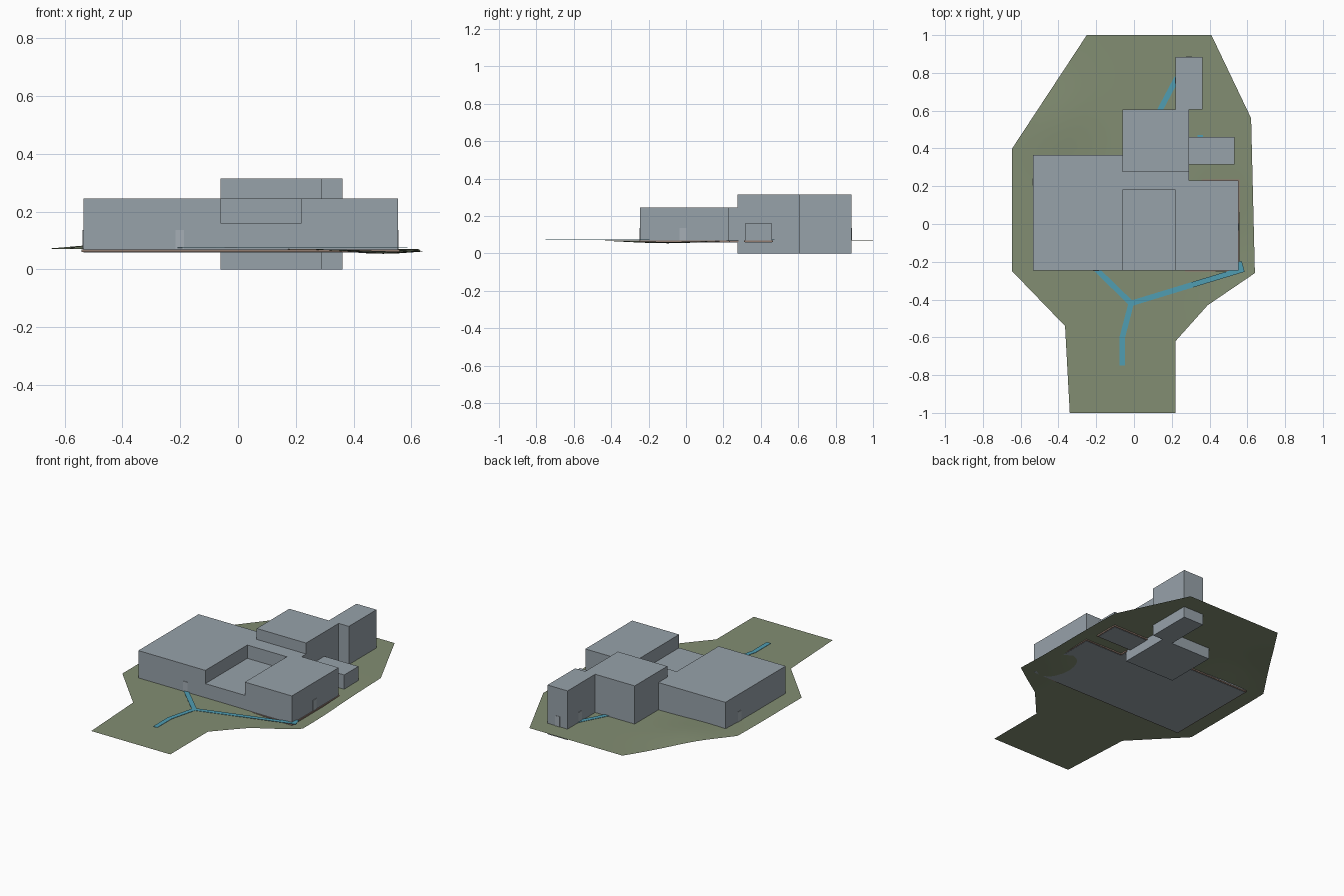
import bpy, bmesh, math
from mathutils import Vector

if "Cube" in bpy.data.objects:
    bpy.data.objects.remove(bpy.data.objects["Cube"])


def material(name, rgb):
    m = bpy.data.materials.new(name)
    m.diffuse_color = (*rgb, 1)
    m.use_nodes = True
    m.node_tree.nodes["Principled BSDF"].inputs["Base Color"].default_value = m.diffuse_color
    return m


WALL = material("wall_grey", (0.31, 0.36, 0.40))
DOOR = material("door_grey", (0.38, 0.43, 0.47))
GRASS = material("grass_green", (0.225, 0.27, 0.17))
PATH = material("path_blue", (0.08, 0.34, 0.45))
FOOTING = material("footing_brown", (0.29, 0.20, 0.16))


def finish(name, bm, mat):
    me = bpy.data.meshes.new(name)
    bm.to_mesh(me)
    bm.free()
    me.materials.append(mat)
    ob = bpy.data.objects.new(name, me)
    bpy.context.collection.objects.link(ob)
    return ob


def prism(name, outline, z0, z1, mat):
    """Extrude a flat outline from z0 up to z1."""
    bm = bmesh.new()
    face = bm.faces.new([bm.verts.new((x, y, z0)) for x, y in outline])
    ext = bmesh.ops.extrude_face_region(bm, geom=[face], use_keep_orig=True)
    for v in ext["geom"]:
        if isinstance(v, bmesh.types.BMVert):
            v.co.z = z1
    bmesh.ops.recalc_face_normals(bm, faces=bm.faces)
    return finish(name, bm, mat)


def box(name, x0, x1, y0, y1, z0, z1, mat):
    return prism(name, [(x0, y0), (x1, y0), (x1, y1), (x0, y1)], z0, z1, mat)


def footing(name, outline, d=0.006):
    """Shallow plinth that stands slightly proud of an anticlockwise outline."""
    n, out = len(outline), []
    for i, p in enumerate(outline):
        p = Vector(p)
        a = (p - Vector(outline[i - 1])).normalized()
        b = (Vector(outline[(i + 1) % n]) - p).normalized()
        out.append(p + d * Vector((a.y + b.y, -a.x - b.x)))
    return prism(name, out, 0.0595, 0.068, FOOTING)


# Ground: outlined sheet cut into a grid, with a low mound and a hollow
ground = [(-0.25, 1), (-0.645, 0.4), (-0.645, -0.25), (-0.365, -0.54),
          (-0.34, -1), (0.22, -1), (0.22, -0.62), (0.39, -0.43),
          (0.64, -0.26), (0.62, 0.56), (0.41, 1)]


def ground_height(x, y):
    mound = 0.017 * math.exp(-((x + 0.42) / 0.2) ** 2 - ((y - 0.55) / 0.22) ** 2)
    hollow = 0.016 * math.exp(-((x - 0.5) / 0.17) ** 2 - ((y + 0.1) / 0.28) ** 2)
    return 0.07 + mound - hollow


bm = bmesh.new()
bm.faces.new([bm.verts.new((x, y, 0)) for x, y in ground])
for axis in (0, 1):
    for i in range(-19, 20):
        co, no = Vector((0, 0, 0)), Vector((0, 0, 0))
        co[axis], no[axis] = i * 0.05 + 0.003, 1
        bmesh.ops.bisect_plane(bm, geom=bm.verts[:] + bm.edges[:] + bm.faces[:],
                               plane_co=co, plane_no=no)
for v in bm.verts:
    v.co.z = ground_height(v.co.x, v.co.y)
for f in bm.faces:
    f.normal_update()
    if f.normal.z < 0:
        f.normal_flip()
for f in bm.faces:
    f.smooth = True
finish("ground", bm, GRASS)

# Main building around a lower roofed court
main = [(-0.535, -0.245), (-0.06, -0.245), (-0.06, 0.18), (0.22, 0.18),
        (0.22, -0.245), (0.553, -0.245), (0.553, 0.23), (0.29, 0.23),
        (0.29, 0.275), (-0.06, 0.275), (-0.06, 0.365), (-0.535, 0.365)]
prism("main_building", main, 0.058, 0.245, WALL)
box("court_roof_block", -0.06, 0.22, -0.245, 0.18, 0.058, 0.16, WALL)
footing("main_footing", [main[0]] + main[5:])

# Taller blocks that reach below the ground, and the low annex
box("tall_block", -0.06, 0.29, 0.275, 0.605, 0, 0.315, WALL)
box("rear_tower", 0.22, 0.362, 0.605, 0.885, 0, 0.315, WALL)
box("low_annex", 0.29, 0.532, 0.315, 0.46, 0.058, 0.16, WALL)
footing("annex_footing", [(0.29, 0.315), (0.532, 0.315), (0.532, 0.46), (0.29, 0.46)])

# Doors as thin plates
T = 0.003
box("front_door", -0.216, -0.186, -0.245 - T, -0.245, 0.07, 0.136, DOOR)
box("right_door", 0.553, 0.553 + T, -0.034, 0.003, 0.062, 0.136, DOOR)
box("left_door", -0.535 - T, -0.535, 0.205, 0.24, 0.07, 0.136, DOOR)
box("tower_back_door", 0.275, 0.306, 0.885, 0.885 + T, 0.07, 0.136, DOOR)
box("tower_left_door", 0.22 - T, 0.22, 0.745, 0.776, 0.07, 0.136, DOOR)


# Paths: mitred ribbons along polylines
def path(name, pts, w=0.0145):
    pts = [Vector(p) for p in pts]
    left, right = [], []
    for i, p in enumerate(pts):
        a = (p - pts[i - 1]).normalized() if i else None
        b = (pts[i + 1] - p).normalized() if i + 1 < len(pts) else a
        a = a or b
        t = (a + b).normalized()
        off = Vector((-t.y, t.x)) * w / max(t.dot(a), 0.5)
        left.append(p + off)
        right.append(p - off)
    prism(name, right + left[::-1], 0.0735, 0.0755, PATH)


path("front_path", [(-0.062, -0.75), (-0.062, -0.6), (-0.015, -0.42), (-0.2, -0.24)])
path("side_path", [(-0.015, -0.42), (0.568, -0.243), (0.556, -0.2)])
path("rear_path", [(0.125, 0.58), (0.228, 0.775)])
path("annex_path", [(0.35, 0.45), (0.35, 0.472)])
